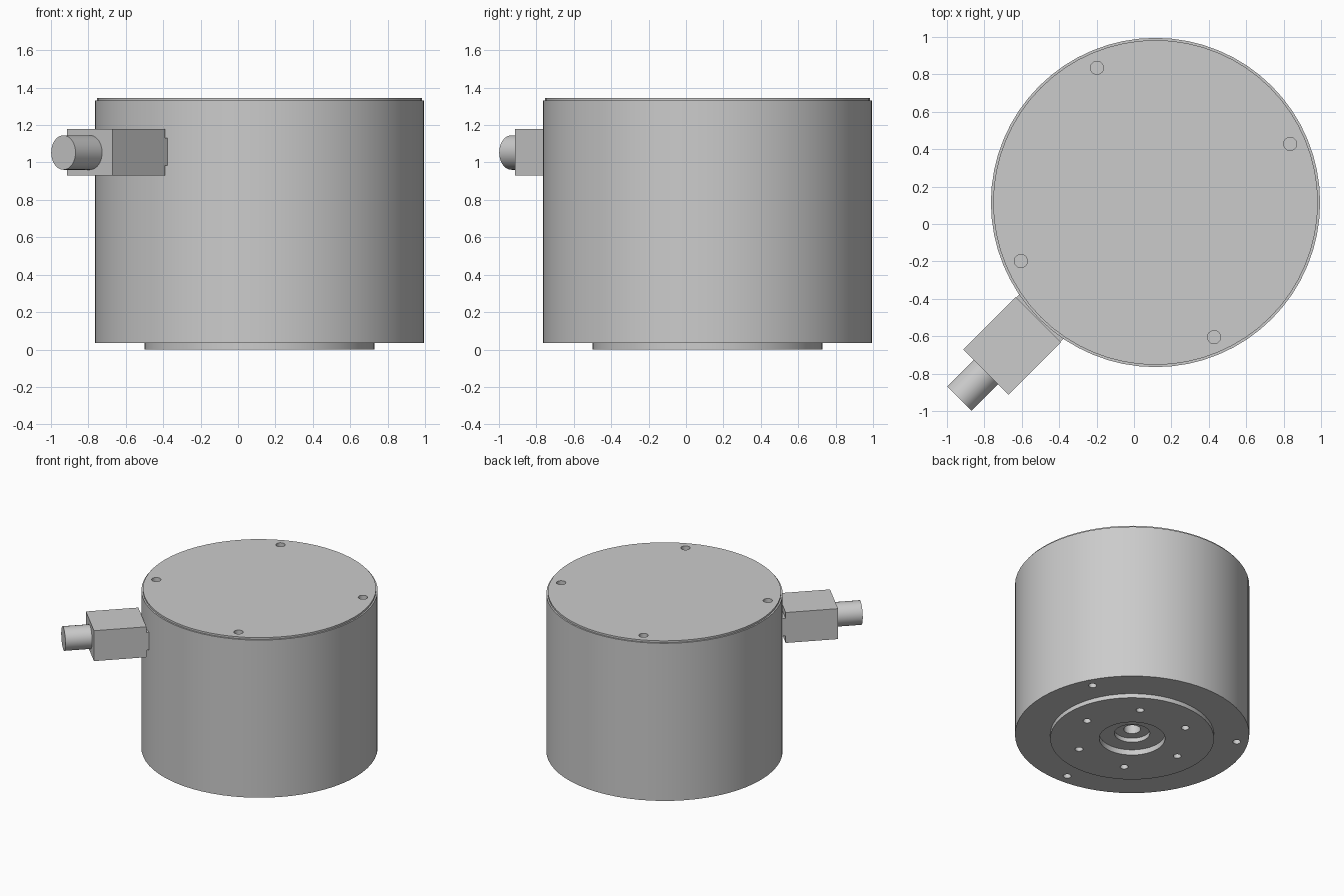
import bpy, bmesh
from math import radians, cos, sin, pi
from mathutils import Matrix

if "Cube" in bpy.data.objects:
    bpy.data.objects.remove(bpy.data.objects["Cube"])

AXIS = Matrix.Translation((0.115, 0.115, 0))      # housing axis
SOCKET = AXIS @ Matrix.Rotation(radians(225), 4, "Z")  # local x points outward

grey = bpy.data.materials.new("satin_grey")
grey.use_nodes = True
colour = (0.6, 0.6, 0.6, 1)
grey.diffuse_color = colour
grey.node_tree.nodes["Principled BSDF"].inputs["Base Color"].default_value = colour


def make_object(name, bm, matrix):
    bmesh.ops.recalc_face_normals(bm, faces=bm.faces)
    mesh = bpy.data.meshes.new(name)
    bm.to_mesh(mesh)
    bm.free()
    mesh.transform(matrix)
    mesh.materials.append(grey)
    obj = bpy.data.objects.new(name, mesh)
    bpy.context.collection.objects.link(obj)
    return obj


def activate(obj):
    bpy.ops.object.select_all(action="DESELECT")
    obj.select_set(True)
    bpy.context.view_layer.objects.active = obj


def smooth(obj):
    activate(obj)
    bpy.ops.object.shade_smooth_by_angle(angle=radians(30))


def lathe(name, profile, steps):
    bm = bmesh.new()
    verts = [bm.verts.new((r, 0, z)) for r, z in profile]
    edges = [bm.edges.new(pair) for pair in zip(verts, verts[1:])]
    bmesh.ops.spin(bm, geom=verts + edges, cent=(0, 0, 0), axis=(0, 0, 1),
                   angle=2 * pi, steps=steps, use_merge=True)
    bmesh.ops.remove_doubles(bm, verts=bm.verts, dist=0.0001)
    return make_object(name, bm, AXIS)


def box(name, x0, x1, half_width, z0, z1):
    bm = bmesh.new()
    size = Matrix.Diagonal((x1 - x0, 2 * half_width, z1 - z0, 1))
    place = Matrix.Translation(((x0 + x1) / 2, 0, (z0 + z1) / 2))
    bmesh.ops.create_cube(bm, size=1, matrix=place @ size)
    return make_object(name, bm, SOCKET)


def add_holes(bm, count, start, ring, radius, z0, z1):
    for i in range(count):
        a = radians(start) + 2 * pi * i / count
        place = Matrix.Translation((ring * cos(a), ring * sin(a), (z0 + z1) / 2))
        bmesh.ops.create_cone(bm, cap_ends=True, segments=24, radius1=radius,
                              radius2=radius, depth=z1 - z0, matrix=place)


# Housing with stepped lid, raised mounting flange and stepped centre bore
housing = lathe("housing", [
    (0, 0.2), (0.063, 0.2), (0.063, 0.08), (0.133, 0.08), (0.133, 0.045),
    (0.247, 0.045), (0.247, 0), (0.615, 0), (0.615, 0.035), (0.88, 0.035),
    (0.88, 1.33), (0.868, 1.33), (0.868, 1.345), (0, 1.345)], 64)

# Screw holes in the lid, flange and underside
bm = bmesh.new()
add_holes(bm, 4, 23.5, 0.785, 0.035, 1.285, 1.4)
add_holes(bm, 6, 58, 0.43, 0.03, -0.1, 0.1)
add_holes(bm, 3, 28, 0.793, 0.03, -0.1, 0.13)
cutter = make_object("hole_cutter", bm, AXIS)
cutter.hide_render = True

cut = housing.modifiers.new("holes", "BOOLEAN")
cut.operation = "DIFFERENCE"
cut.solver = "EXACT"
cut.object = cutter
activate(housing)
bpy.ops.object.modifier_apply(modifier=cut.name)
bpy.data.objects.remove(cutter)
smooth(housing)

# Cable socket on the side of the housing
box("socket_base", 0.82, 0.886, 0.168, 0.985, 1.13)
box("socket_block", 0.886, 1.282, 0.172, 0.93, 1.18)

# Round cable plug
bm = bmesh.new()
plug_place = Matrix.Translation((1.3815, 0, 1.053)) @ Matrix.Rotation(pi / 2, 4, "Y")
bmesh.ops.create_cone(bm, cap_ends=True, segments=40, radius1=0.092,
                      radius2=0.092, depth=0.203, matrix=plug_place)
smooth(make_object("cable_plug", bm, SOCKET))
